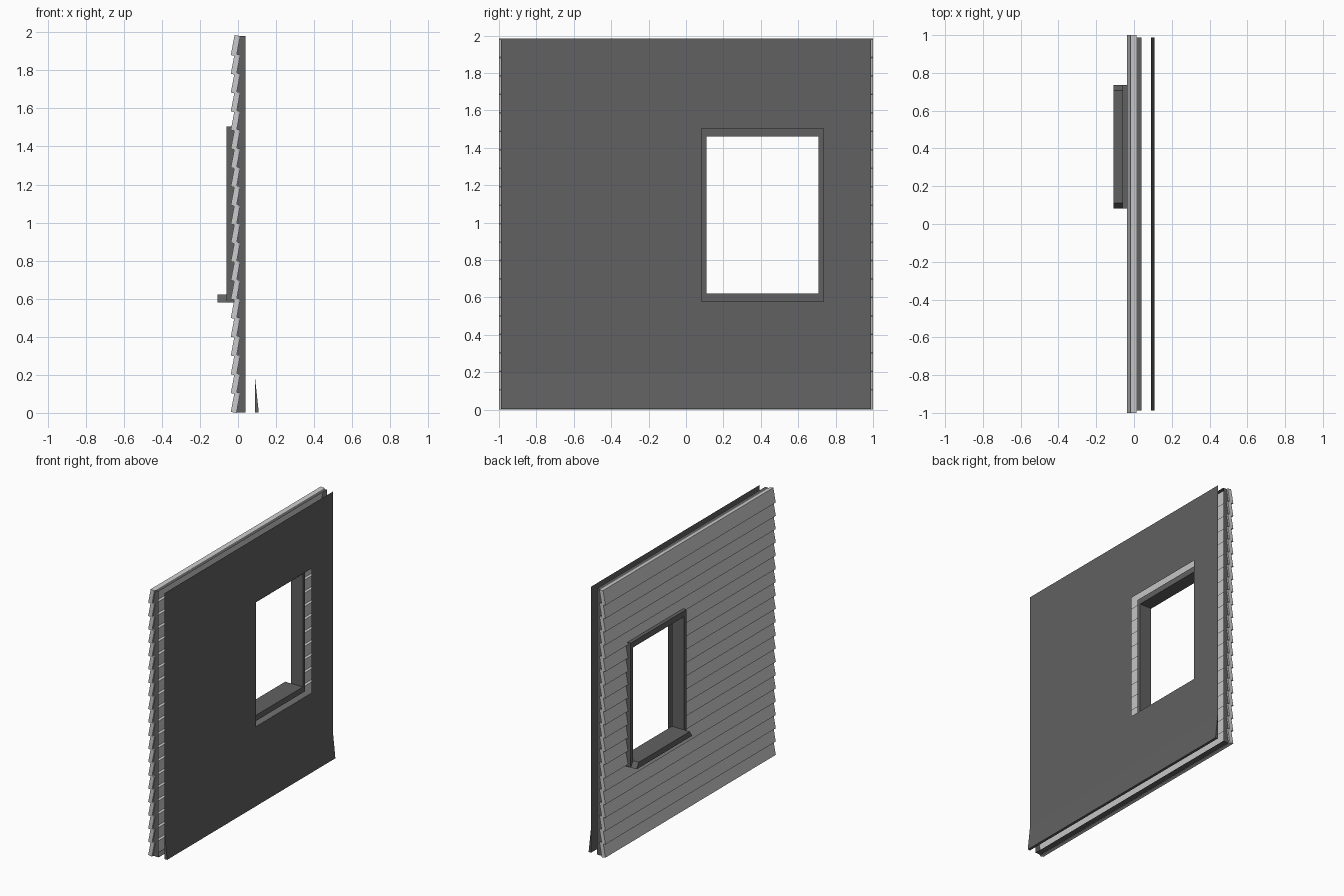
import bpy
import bmesh

if "Cube" in bpy.data.objects:
    bpy.data.objects.remove(bpy.data.objects["Cube"])

HALF, TOP = 0.988, 1.98              # half length of inner layers, wall height
Y0, Y1, Z0, Z1 = 0.082, 0.735, 0.579, 1.504      # window frame outline
IY0, IY1, IZ0, IZ1 = 0.11, 0.708, 0.621, 1.461   # clear opening


def grey(name, v):
    m = bpy.data.materials.new(name)
    m.diffuse_color = (v, v, v, 1)
    m.use_nodes = True
    m.node_tree.nodes["Principled BSDF"].inputs["Base Color"].default_value = m.diffuse_color
    return m


LIGHT, DARK = grey("siding_grey", 0.55), grey("dark_grey", 0.12)


def make(name, verts, faces, mat=DARK):
    """Mesh object with consistent outward normals."""
    me = bpy.data.meshes.new(name)
    me.from_pydata(verts, [], faces)
    bm = bmesh.new()
    bm.from_mesh(me)
    bmesh.ops.recalc_face_normals(bm, faces=bm.faces)
    bm.to_mesh(me)
    bm.free()
    me.materials.append(mat)
    bpy.context.collection.objects.link(bpy.data.objects.new(name, me))


def prism(a, b):
    """Closed solid between two matching outlines."""
    n = len(a)
    faces = [(i, (i + 1) % n, n + (i + 1) % n, n + i) for i in range(n)]
    return a + b, faces + [tuple(reversed(range(n))), tuple(range(n, 2 * n))]


def rect(x, y0, y1, z0, z1):
    return [(x, y0, z0), (x, y0, z1), (x, y1, z1), (x, y1, z0)]


# Clapboard siding: tilted boards, shortened around the window
N, LENGTH = 20, 0.105
PITCH = (TOP - LENGTH) / (N - 1)


def board(name, y0, y1, zb, lo, hi):
    xl, xh = (-0.038 + 0.02 * (z - zb) / LENGTH for z in (lo, hi))
    prof = [(xl, lo + 0.005), (xh, hi + 0.005), (xh + 0.03, hi), (xl + 0.03, lo)]
    make(name, *prism([(x, y0, z) for x, z in prof],
                      [(x, y1, z) for x, z in prof]), mat=LIGHT)


for i in range(N):
    lo = i * PITCH
    hi = lo + LENGTH
    name = f"siding_board_{i + 1}"
    if hi <= Z0 or lo >= Z1:
        board(name, -1, 1, lo, lo, hi)
        continue
    board(name + "_left", -1, Y0 + 0.005, lo, lo, hi)
    board(name + "_right", Y1 - 0.005, 1, lo, lo, hi)
    if lo < Z0:
        board(name + "_below_window", Y0, Y1, lo, lo, Z0 + 0.004)
    if hi > Z1:
        board(name + "_above_window", Y0, Y1, lo, max(lo, Z1 - 0.008), hi)

# Thin edge lining behind the siding, open at front and back
v = rect(-0.008, -HALF, HALF, 0.003, TOP) + rect(0.04, -HALF, HALF, 0.003, TOP)
make("edge_lining", v, [(i, (i + 1) % 4, 4 + (i + 1) % 4, 4 + i) for i in range(4)])

# Inner wall sheet with window hole
XW = 0.089
v = rect(XW, -HALF, HALF, 0.003, TOP) + rect(XW, Y0, Y1, Z0, Z1)
make("inner_wall", v, [(i, 4 + i, 4 + (i + 1) % 4, (i + 1) % 4) for i in range(4)])

# Wedge skirting at the foot of the inner wall
prof = [(XW, 0.003), (XW, 0.19), (XW + 0.02, 0.003)]
make("skirting", *prism([(x, -HALF, z) for x, z in prof], [(x, HALF, z) for x, z in prof]))

# Window frame: rectangular ring
XF, XB = -0.06, 0.038
v = (rect(XF, Y0, Y1, Z0, Z1) + rect(XF, IY0, IY1, IZ0, IZ1)
     + rect(XB, IY0, IY1, IZ0, IZ1) + rect(XB, Y0, Y1, Z0, Z1))
faces = []
for k in range(4):
    a, b = 4 * k, 4 * ((k + 1) % 4)
    faces += [(a + i, b + i, b + (i + 1) % 4, a + (i + 1) % 4) for i in range(4)]
make("window_frame", v, faces)

# Sill: bottom mitred piece pushed outward
sill = [(Y0, Z0), (IY0, IZ0), (IY1, IZ0), (Y1, Z0)]
make("window_sill", *prism([(-0.108, y, z) for y, z in sill], [(XF, y, z) for y, z in sill]))
